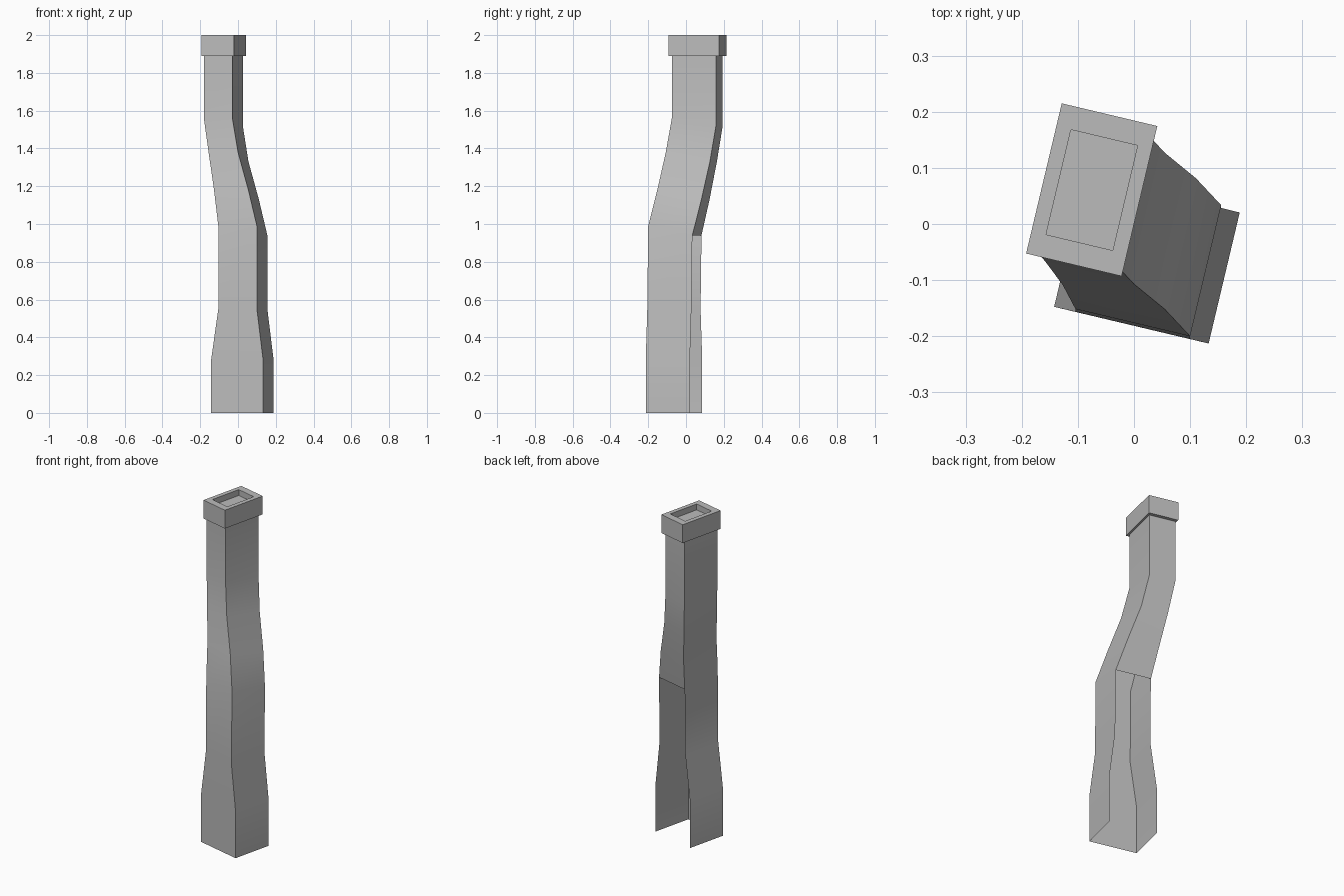
import bpy
import bmesh
from mathutils import Vector

cube = bpy.data.objects.get("Cube")
if cube:
    bpy.data.objects.remove(cube)

stone = bpy.data.materials.new("grey_stone")
stone.use_nodes = True
grey = (0.5, 0.5, 0.5, 1)
stone.diffuse_color = grey
stone.node_tree.nodes["Principled BSDF"].inputs["Base Color"].default_value = grey

# Directions along the width and depth of the turned rectangular plan
ACROSS = Vector((0.973, -0.231, 0))
BACK = Vector((0.231, 0.973, 0))


def ring(bm, x, y, z, width, depth, drop=0):
    """Four corners, starting at the front +x one; the back may sit lower."""
    start = Vector((x, y, z))
    back = BACK * depth - Vector((0, 0, drop))
    side = ACROSS * width
    corners = (start, start + back, start + back - side, start - side)
    return [bm.verts.new(c) for c in corners]


def bridge(bm, low, high, sides=range(4)):
    for i in sides:
        j = (i + 1) % 4
        bm.faces.new((low[i], low[j], high[j], high[i]))


def finish(bm, name):
    mesh = bpy.data.meshes.new(name)
    bm.to_mesh(mesh)
    bm.free()
    mesh.materials.append(stone)
    obj = bpy.data.objects.new(name, mesh)
    bpy.context.collection.objects.link(obj)
    bpy.ops.object.select_all(action="DESELECT")
    obj.select_set(True)
    bpy.context.view_layer.objects.active = obj
    bpy.ops.object.shade_smooth_by_angle(angle=0.6)
    return obj


# Crooked shaft: x, y, z of the front corner, width, drop towards the back
sections = [
    (0.133, -0.213, 0, 0.283, 0),
    (0.133, -0.213, 0.28, 0.283, 0),
    (0.10, -0.205, 0.55, 0.21, 0),
    (0.10, -0.20, 0.99, 0.21, 0.05),
    (0.055, -0.152, 1.18, 0.187, 0.05),
    (0.0, -0.107, 1.38, 0.16, 0.05),
    (-0.03, -0.075, 1.56, 0.155, 0.04),
    (-0.03, -0.075, 1.89, 0.155, 0),
]
OPEN_BELOW = 3  # the back is left open under this section
bm = bmesh.new()
rings = [ring(bm, x, y, z, w, 0.24, drop) for x, y, z, w, drop in sections]
for n, (low, high) in enumerate(zip(rings, rings[1:])):
    bridge(bm, low, high, (0, 2, 3) if n < OPEN_BELOW else range(4))
finish(bm, "chimney_shaft")

# Cap: a block with a shallow recess in its top
bm = bmesh.new()
outer_low = ring(bm, -0.022, -0.093, 1.89, 0.175, 0.275)
outer_top = ring(bm, -0.022, -0.093, 2.0, 0.175, 0.275)
inner_top = ring(bm, -0.038, -0.047, 2.0, 0.122, 0.192)
inner_low = ring(bm, -0.038, -0.047, 1.965, 0.122, 0.192)
for low, high in ((outer_low, outer_top), (outer_top, inner_top), (inner_top, inner_low)):
    bridge(bm, low, high)
bm.faces.new(inner_low)
bm.faces.new(outer_low[::-1])
finish(bm, "chimney_cap")
